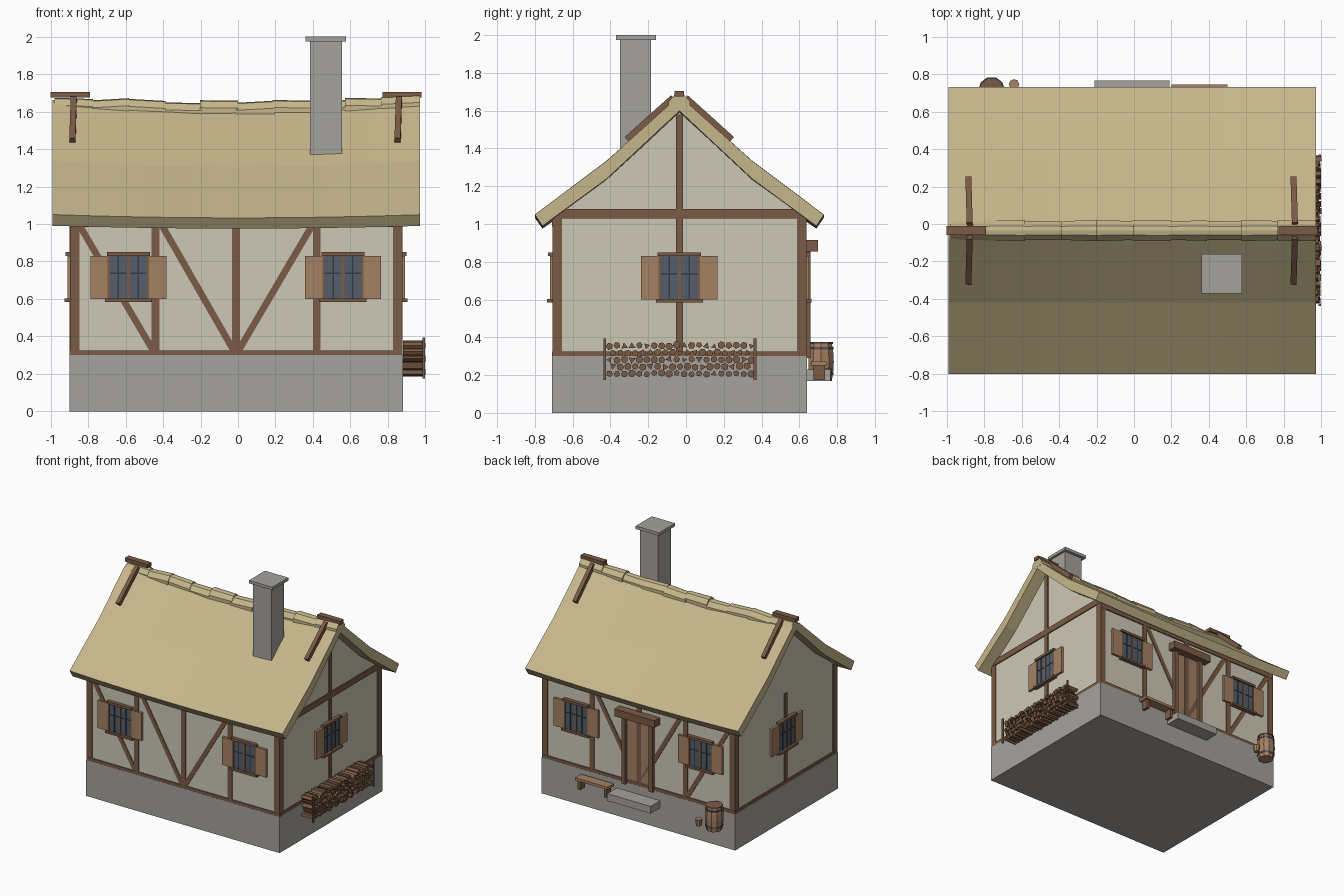
import bpy, bmesh, math, random
from mathutils import Matrix, Vector, Euler

if "Cube" in bpy.data.objects:
    bpy.data.objects.remove(bpy.data.objects["Cube"])
random.seed(4)


def mat(name, r, g, b):
    m = bpy.data.materials.new(name)
    m.diffuse_color = (r ** 2.2, g ** 2.2, b ** 2.2, 1)
    m.use_nodes = True
    m.node_tree.nodes["Principled BSDF"].inputs["Base Color"].default_value = m.diffuse_color
    return m


STONE = mat("stone", .64, .63, .61)
PLASTER = mat("plaster", .80, .78, .71)
WOOD = mat("timber", .48, .36, .28)
PLANK = mat("plank", .64, .50, .39)
STRAW = mat("straw", .77, .71, .54)
GLASS = mat("glass", .33, .37, .42)
DARK = mat("window_bar", .22, .24, .27)
IRON = mat("iron", .35, .35, .38)


def finish(name, bm, m):
    bmesh.ops.recalc_face_normals(bm, faces=bm.faces)
    me = bpy.data.meshes.new(name)
    bm.to_mesh(me)
    bm.free()
    me.materials.append(m)
    o = bpy.data.objects.new(name, me)
    bpy.context.collection.objects.link(o)
    return o


def box(name, lo, hi, m, M=Matrix(), rot=(0, 0, 0)):
    lo, hi = Vector(lo), Vector(hi)
    bm = bmesh.new()
    T = M @ Matrix.Translation((lo + hi) / 2) @ Euler(rot).to_matrix().to_4x4()
    bmesh.ops.create_cube(bm, size=1, matrix=T @ Matrix.Diagonal((*(hi - lo), 1)))
    return finish(name, bm, m)


def loft(name, rings, m):
    bm = bmesh.new()
    vs = [[bm.verts.new(p) for p in r] for r in rings]
    n = len(vs[0])
    for a, b in zip(vs, vs[1:]):
        for i in range(n):
            bm.faces.new((a[i], a[(i + 1) % n], b[(i + 1) % n], b[i]))
    bm.faces.new(vs[0])
    bm.faces.new(vs[-1])
    return finish(name, bm, m)


def lathe(name, prof, x, y, n, m):
    return loft(name, [[(x + r * math.cos(2 * math.pi * i / n), y + r * math.sin(2 * math.pi * i / n), z)
                        for i in range(n)] for r, z in prof], m)


YC = -0.035  # ridge line


def mirrored(half):  # left-to-ridge half profile completed to the other side
    return half + [(2 * YC - y, z) for y, z in reversed(half) if y != YC]


# foundation and plastered walls with gables
box("foundation", (-.90, -.71, 0), (.88, .64, .30), STONE)
gable = mirrored([(-.70, .30), (-.70, 1.03), (-.42, 1.24), (YC, 1.60)])
loft("walls", [[(x, y, z) for y, z in gable] for x in (-.89, .87)], PLASTER)

# sagging thatched roof
outer = mirrored([(-.80, 1.05), (-.42, 1.335), (-.08, 1.64), (YC, 1.66)])
inner = mirrored([(-.76, .99), (-.42, 1.24), (YC, 1.60)])


def sag(x, z):
    return (1 - (x / .98) ** 2) * (.015 + .03 * (z - 1) / .66)


rings = []
for i in range(9):
    x = -.99 + 1.96 * i / 8
    rings.append([(x, y, z - sag(x, z)) for y, z in outer + inner[::-1]])
loft("thatch_roof", rings, STRAW)

# uneven ridge cap of overlapping straw bundles
cap = mirrored([(-.09, 1.605), (-.09, 1.64), (-.06, 1.675), (YC, 1.68)])
for i in range(10):
    x0 = -.98 + .194 * i
    ends = []
    for x in (x0, x0 + .205):
        d = random.uniform(-.012, .012) - sag(x, 1.3)
        w = random.uniform(.88, 1.05)
        ends.append([(x, YC + (y - YC) * w, z + d) for y, z in cap])
    loft("ridge_bundle", ends, STRAW)

# ridge end boards and poles pinning the thatch
for x0, x1, px in ((-1.0, -.79, -.88), (.77, .98, .855)):
    box("ridge_board", (x0, -.06, 1.675), (x1, -.01, 1.705), WOOD)
    for s in (-1, 1):
        yc = YC + s * .155
        box("thatch_pole", (px - .016, yc - .165, 1.54), (px + .016, yc + .165, 1.575), WOOD,
            rot=(-s * math.radians(42), 0, s * .03))

# chimney
box("chimney", (.385, -.35, 1.25), (.555, -.185, 1.98), STONE)
box("chimney_cap", (.36, -.37, 1.975), (.575, -.16, 2.0), STONE)


# walls as frames: local x along the wall, -y outward
def side(x, y, deg):
    return Matrix.Translation((x, y, 0)) @ Matrix.Rotation(math.radians(deg), 4, 'Z')


FRONT, BACK = side(0, -.70, 0), side(0, .63, 180)
RIGHT, LEFT = side(.87, 0, 90), side(-.89, 0, -90)


def post(M, u, z0, z1, w=.042):
    box("wall_post", (u - w / 2, -.008, z0), (u + w / 2, .02, z1), WOOD, M)


def rail(M, u0, u1, z0, z1):
    box("wall_rail", (u0, -.009, z0), (u1, .02, z1), WOOD, M)


def brace(M, u0, z0, u1, z1):
    L, a = math.hypot(u1 - u0, z1 - z0), math.atan2(u1 - u0, z1 - z0)
    u, z = (u0 + u1) / 2, (z0 + z1) / 2
    box("wall_brace", (u - .018, -.006, z - L / 2), (u + .018, .02, z + L / 2), WOOD, M, (0, a, 0))


# half timbering; the back repeats the front's layout
for x in (-.872, .852):
    for y in (-.682, .612):
        box("corner_post", (x - .025, y - .025, .30), (x + .025, y + .025, 1.05), WOOD)
for M, s in ((FRONT, 1), (BACK, -1)):
    for x in (-.44, -.01, .42):
        post(M, s * x, .30, 1.03)
    rail(M, *sorted((s * -.89, s * .87)), .30, .325)
    rail(M, *sorted((s * -.89, s * .87)), .985, 1.03)
    brace(M, s * -.45, .32, s * -.85, 1.0)
    brace(M, s * -.02, .32, s * -.41, 1.0)
    brace(M, s * .0, .32, s * .40, 1.0)
for M, s in ((RIGHT, 1), (LEFT, -1)):
    rail(M, *sorted((s * -.70, s * .63)), .30, .325)
    post(M, s * YC, .30, 1.58 if s == 1 else 1.05, .038)
rail(RIGHT, -.70, .63, 1.03, 1.08)


# windows with lintel, sill, casements and open shutters
def window(M, c):
    def b(name, u0, u1, out, z0, z1, m):
        box(name, (c + u0, -out, z0), (c + u1, .01, z1), m, M)
    b("window_glass", -.105, .105, .014, .60, .83, GLASS)
    b("window_lintel", -.115, .115, .03, .83, .85, WOOD)
    b("window_sill", -.125, .125, .035, .585, .602, WOOD)
    b("window_mullion", -.008, .008, .02, .60, .83, WOOD)
    for s in (-1, 1):
        b("window_jamb", *sorted((s * .098, s * .110)), .02, .60, .83, WOOD)
        b("window_bar", s * .053 - .004, s * .053 + .004, .017, .60, .83, DARK)
        b("window_bar_cross", *sorted((s * .012, s * .098)), .017, .733, .741, DARK)
        b("shutter", *sorted((s * .107, s * .203)), .02, .60, .83, PLANK)


window(FRONT, -.585)
window(FRONT, .56)
window(BACK, .585)
window(BACK, -.56)
window(RIGHT, YC)
window(LEFT, -YC)

# back door with frame, hood and stone step
box("door", (-.12, .60, .30), (.10, .636, .86), PLANK)
for x in (-.135, .115):
    box("door_jamb", (x - .018, .60, .29), (x + .018, .66, .86), WOOD)
box("door_hood", (-.20, .60, .855), (.17, .70, .915), WOOD)
box("door_step", (-.21, .63, .17), (.19, .765, .23), STONE)

# bench
box("bench_seat", (.20, .665, .25), (.50, .745, .272), PLANK)
for x in (.23, .47):
    box("bench_leg", (x - .012, .675, .175), (x + .012, .735, .25), WOOD)

# rain barrel and small tub
BX, BY = -.76, .715
lathe("barrel", [(.060, .17), (.068, .22), (.071, .27), (.068, .32), (.060, .37)], BX, BY, 10, PLANK)
for z in (.20, .335):
    lathe("barrel_hoop", [(.069, z), (.070, z + .014)], BX, BY, 10, IRON)
lathe("barrel_lid", [(.066, .365), (.066, .375)], BX, BY, 10, WOOD)
lathe("tub", [(.022, .18), (.028, .235)], -.64, .745, 8, PLANK)

# firewood stack on the right side
bm = bmesh.new()
for row in range(5):
    for k in range(20):
        y = -.405 + .0395 * k + (.018 if row % 2 else 0)
        if y > .355:
            continue
        L = random.uniform(.10, .12)
        T = Matrix.Translation((.88 + L / 2, y, .208 + .037 * row + random.uniform(-.004, .004)))
        R = Matrix.Rotation(math.pi / 2, 4, 'Y') @ Matrix.Rotation(random.uniform(0, 6), 4, 'Z')
        r = random.uniform(.016, .021)
        bmesh.ops.create_cone(bm, cap_ends=True, segments=random.choice((3, 5, 6, 7)),
                              radius1=r, radius2=r, depth=L, matrix=T @ R)
finish("firewood", bm, WOOD)
for y in (-.43, .365):
    box("stack_stake", (.985, y - .007, .175), (.998, y + .007, .395), WOOD)
